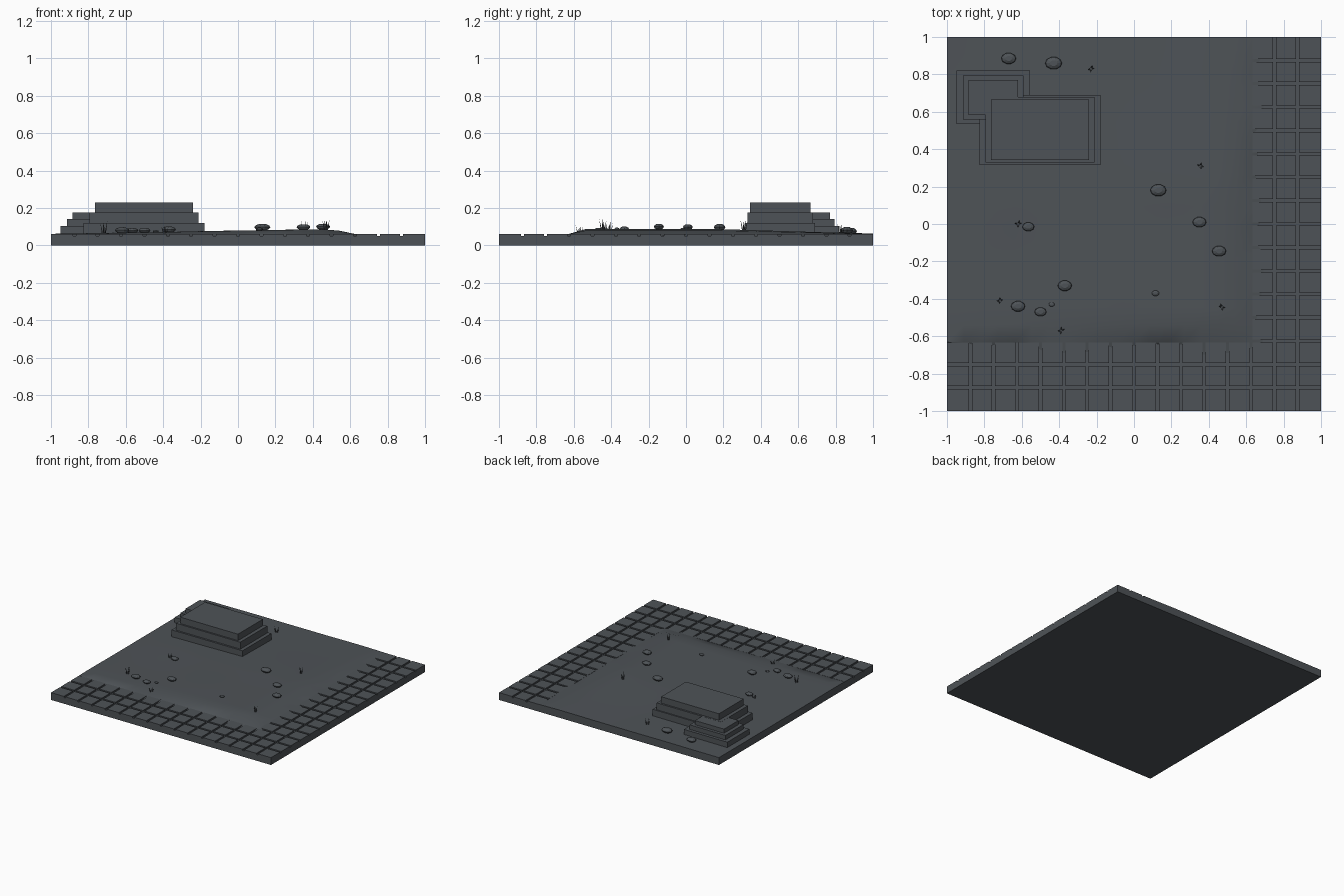
import bpy, bmesh, math, random
from mathutils import Vector, Matrix

if "Cube" in bpy.data.objects:
    bpy.data.objects.remove(bpy.data.objects["Cube"])

random.seed(4)
slate = bpy.data.materials.new("dark slate")
slate.diffuse_color = (0.076, 0.086, 0.095, 1)
slate.use_nodes = True
slate.node_tree.nodes["Principled BSDF"].inputs["Base Color"].default_value = slate.diffuse_color


def finish(name, bm, smooth=None):
    bmesh.ops.recalc_face_normals(bm, faces=bm.faces)
    mesh = bpy.data.meshes.new(name)
    bm.to_mesh(mesh)
    bm.free()
    mesh.materials.append(slate)
    obj = bpy.data.objects.new(name, mesh)
    bpy.context.collection.objects.link(obj)
    if smooth:
        bpy.context.view_layer.objects.active = obj
        obj.select_set(True)
        bpy.ops.object.shade_smooth_by_angle(angle=math.radians(smooth))
        obj.select_set(False)
    return obj


def add_box(bm, x0, x1, y0, y1, z0, z1):
    mat = Matrix.Translation(((x0 + x1) / 2, (y0 + y1) / 2, (z0 + z1) / 2))
    mat = mat @ Matrix.Diagonal((x1 - x0, y1 - y0, z1 - z0, 1))
    bmesh.ops.create_cube(bm, size=1, matrix=mat)


def clamp(t):
    return max(0.0, min(1.0, t))


def ground_height(x, y):
    rise = 0.026 * clamp((x + 1) / 1.45) * clamp((1.05 - y) / 0.85)
    edge = clamp((0.63 - x) / 0.13) * clamp((y + 0.63) / 0.09)
    wave = 0.0015 * math.sin(7 * x + 2 * y) * math.sin(5 * y - x)
    return 0.0605 + (rise + max(0, wave)) * edge


# Base slab
bm = bmesh.new()
add_box(bm, -1, 1, -1, 1, 0, 0.05)
finish("base_slab", bm)

# Paving tiles along the front and right borders
bm = bmesh.new()
step, gap = 0.125, 0.008
for i in range(16):
    for j in range(16):
        if i >= 13 or j <= 2:
            x, y = -1 + i * step, -1 + j * step
            add_box(bm, x + gap * (i > 0), x + step - gap * (i < 15),
                    y + gap * (j > 0), y + step - gap * (j < 15), 0.045, 0.06)
finish("paving_tiles", bm)

# Earth mound with a ragged rim sinking between the tiles
bm = bmesh.new()
n = 18
rows = []
for j in range(n + 1):
    row = []
    for i in range(n + 1):
        x = -1 + 1.63 * i / n
        y = -0.63 + 1.63 * j / n
        row.append(bm.verts.new((x, y, ground_height(x, y))))
    rows.append(row)
for j in range(n):
    for i in range(n):
        bm.faces.new((rows[j][i], rows[j][i + 1], rows[j + 1][i + 1], rows[j + 1][i]))
rim = [e for e in bm.edges if e.is_boundary]
new = bmesh.ops.extrude_edge_only(bm, edges=rim)["geom"]
for v in [g for g in new if isinstance(g, bmesh.types.BMVert)]:
    if v.co.x > 0.625:
        v.co.x += random.uniform(0.0, 0.1)
    if v.co.y < -0.625:
        v.co.y -= random.uniform(0.0, 0.1)
    v.co.z = 0.046
finish("earth_mound", bm, 30)


# Stepped building: main hall and corner wing
def stepped_block(name, tiers):
    bm = bmesh.new()
    bottom = 0.05
    for x0, x1, y0, y1, top in tiers:
        add_box(bm, x0, x1, y0, y1, bottom, top)
        bottom = top
    finish(name, bm)


stepped_block("main_hall", [(-0.825, -0.18, 0.315, 0.69, 0.12),
                            (-0.795, -0.21, 0.33, 0.68, 0.177),
                            (-0.765, -0.24, 0.343, 0.665, 0.23)])
stepped_block("corner_wing", [(-0.95, -0.555, 0.535, 0.82, 0.105),
                              (-0.915, -0.59, 0.558, 0.795, 0.142),
                              (-0.885, -0.62, 0.583, 0.77, 0.176)])


# Rounded flat stones, lathed from a short profile
def stone(x, y, r):
    bm = bmesh.new()
    z = ground_height(x, y) - 0.002
    rings = []
    for rad, h in ((0.5, 0), (0.85, 0.2), (1, 0.42), (0.85, 0.62), (0.45, 0.8)):
        rings.append([bm.verts.new((x + r * rad * math.cos(a * math.pi / 5),
                                    y + 0.75 * r * rad * math.sin(a * math.pi / 5),
                                    z + r * h)) for a in range(10)])
    for lo, hi in zip(rings, rings[1:]):
        for a in range(10):
            b = (a + 1) % 10
            bm.faces.new((lo[a], lo[b], hi[b], hi[a]))
    bm.faces.new(rings[0])
    bm.faces.new(rings[-1])
    finish("stone", bm)


for s in ((-0.67, 0.885, 0.04), (-0.43, 0.86, 0.045), (0.13, 0.18, 0.043),
          (0.35, 0.01, 0.037), (0.455, -0.145, 0.038), (-0.565, -0.015, 0.032),
          (-0.37, -0.33, 0.038), (-0.62, -0.44, 0.038), (-0.5, -0.47, 0.032),
          (-0.44, -0.43, 0.016), (0.115, -0.37, 0.02)):
    stone(*s)


# Grass tufts: thin leaning blades
def tuft(x, y, height):
    bm = bmesh.new()
    z = ground_height(x, y) - 0.003
    for k in range(4):
        a = k * math.pi / 2 + random.uniform(-0.4, 0.4)
        out = Vector((math.cos(a), math.sin(a), 0))
        side = Vector((-out.y, out.x, 0)) * 0.005
        root = Vector((x, y, z)) + out * 0.005
        tip = root + out * 0.015 + Vector((0, 0, height * random.uniform(0.7, 1)))
        base = [bm.verts.new(p) for p in (root + side, root - side, root + out * 0.006)]
        top = bm.verts.new(tip)
        bm.faces.new(base)
        for p in range(3):
            bm.faces.new((base[p], base[(p + 1) % 3], top))
    finish("grass_tuft", bm)


for t in ((-0.717, -0.41, 0.075), (-0.62, 0.0, 0.04), (-0.39, -0.57, 0.045),
          (0.47, -0.445, 0.065), (0.355, 0.31, 0.06), (-0.23, 0.83, 0.055)):
    tuft(*t)
